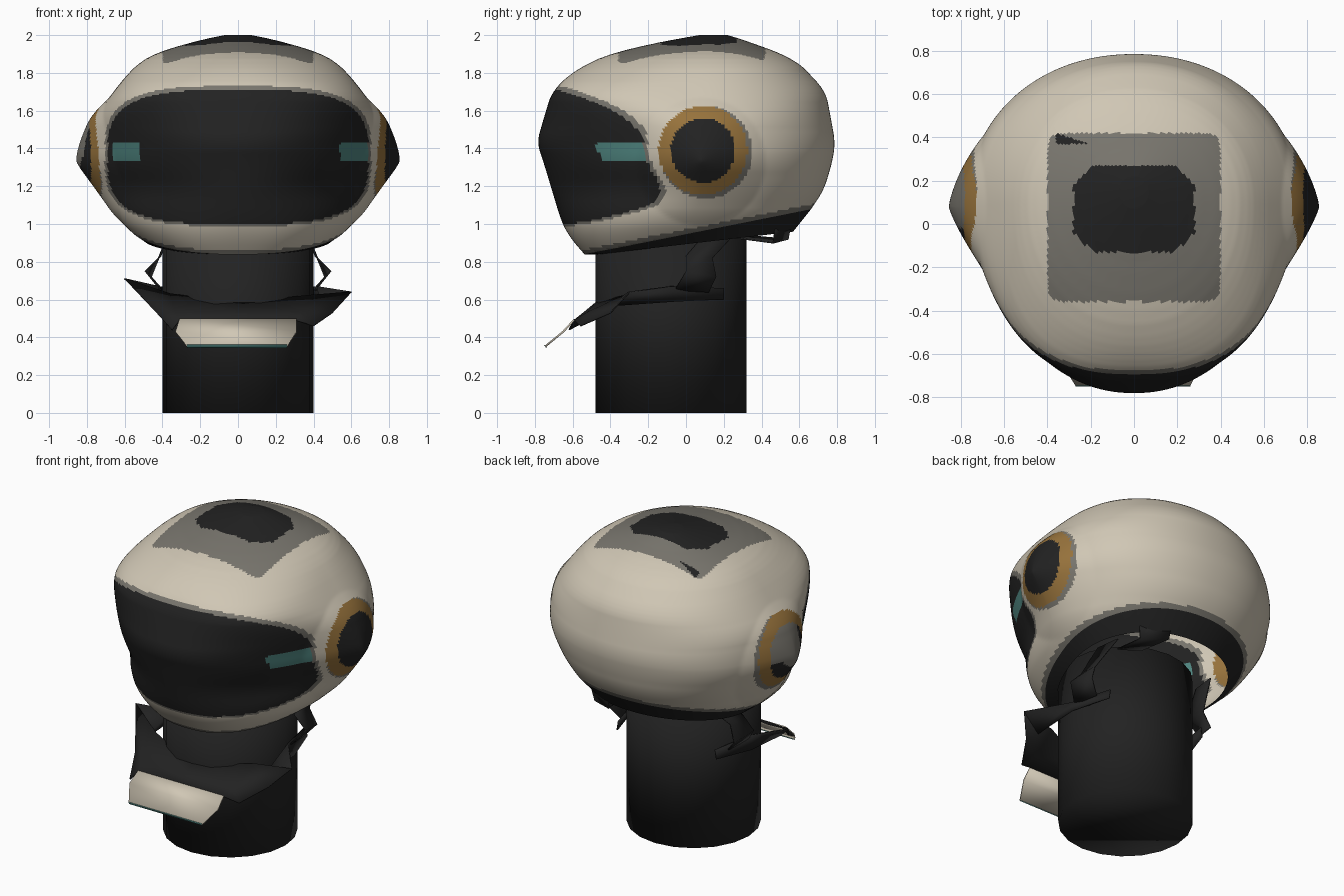
import bpy, bmesh, math
from mathutils import Vector

if "Cube" in bpy.data.objects:
    bpy.data.objects.remove(bpy.data.objects["Cube"])


def material(name, rgb):
    m = bpy.data.materials.new(name)
    m.use_nodes = True
    m.diffuse_color = (*rgb, 1)
    m.node_tree.nodes["Principled BSDF"].inputs["Base Color"].default_value = (*rgb, 1)
    return m


CREAM, BLACK, GREY, ORANGE, TEAL = range(5)
MATS = [material("cream", (0.63, 0.57, 0.46)), material("black", (0.016, 0.016, 0.016)),
        material("grey", (0.19, 0.18, 0.155)), material("orange", (0.31, 0.17, 0.045)),
        material("teal", (0.08, 0.24, 0.22))]


def add_object(name, bm, mats, angle=40, recalc=True):
    mesh = bpy.data.meshes.new(name)
    if recalc:
        bmesh.ops.recalc_face_normals(bm, faces=bm.faces[:])
    bm.to_mesh(mesh)
    bm.free()
    for m in mats:
        mesh.materials.append(m)
    ob = bpy.data.objects.new(name, mesh)
    bpy.context.collection.objects.link(ob)
    bpy.ops.object.select_all(action='DESELECT')
    ob.select_set(True)
    bpy.context.view_layer.objects.active = ob
    bpy.ops.object.shade_smooth_by_angle(angle=math.radians(angle))
    return ob


def sheet(name, rows, mat, thickness=0.008):
    """Thin panel lofted through rows of points."""
    bm = bmesh.new()
    vs = [[bm.verts.new(p) for p in row] for row in rows]
    for a, b in zip(vs, vs[1:]):
        for i in range(len(a) - 1):
            bm.faces.new((a[i], a[i + 1], b[i + 1], b[i]))
    ob = add_object(name, bm, [mat], 25)
    mod = ob.modifiers.new("thickness", 'SOLIDIFY')
    mod.thickness = thickness
    mod.offset = 0
    return ob


# Helmet profile: height, half width, front y, back y, front curve powers across and along
PROFILE = [(0.80, 0.36, -0.50, 0.36, 2.4, 2.4), (0.84, 0.42, -0.54, 0.42, 2.4, 2.4),
           (0.95, 0.56, -0.63, 0.55, 2.2, 2.2), (1.03, 0.635, -0.665, 0.63, 2.0, 2.0),
           (1.18, 0.70, -0.71, 0.73, 2.0, 1.45), (1.33, 0.77, -0.755, 0.775, 2.2, 1.35),
           (1.43, 0.775, -0.79, 0.79, 2.2, 1.35), (1.57, 0.755, -0.75, 0.765, 2.3, 1.8),
           (1.70, 0.66, -0.71, 0.74, 2.7, 2.7), (1.80, 0.58, -0.61, 0.65, 2.3, 2.3),
           (1.87, 0.505, -0.48, 0.58, 2.1, 2.1), (1.92, 0.41, -0.36, 0.46, 2.0, 2.0),
           (1.97, 0.22, -0.10, 0.32, 2.0, 2.0), (2.0, 0.07, 0.07, 0.22, 2.0, 2.0)]


def section(z):
    for a, b in zip(PROFILE, PROFILE[1:]):
        if z <= b[0]:
            t = max(0, (z - a[0]) / (b[0] - a[0]))
            return [p + (q - p) * t for p, q in zip(a[1:], b[1:])]
    return PROFILE[-1][1:]


def soft_section(z):
    """Average over a narrow band of heights, so the profile has no hard creases."""
    w = min(0.045, 2.0 - z)
    samples = [section(z + w * k / 2) for k in range(-2, 3)]
    return [sum(s) / 5 for s in zip(*samples)]


def ellipse(u, v, n):
    return abs(u) ** n + abs(v) ** n


def helmet_colour(c):
    x, y, z = c
    # Visor, its side lights and its border
    if y < 0:
        if ellipse(x / 0.69, (z - 1.355) / 0.355, 3.3) < 1:
            light = -0.66 < x < -0.52 or x > 0.54
            return TEAL if light and abs(z - 1.38) < 0.05 else BLACK
        if ellipse(x / 0.705, (z - 1.36) / 0.37, 3.3) < 1:
            return GREY
    # Ear discs; the right one is worn to grey
    if abs(x) > 0.45:
        r = math.hypot(y - 0.09, z - 1.39)
        if r < 0.17:
            return GREY if x < 0 and (z > 1.36 and y > -0.02 or r < 0.09) else BLACK
        if r < 0.235:
            return ORANGE
        if math.hypot(y - 0.105, z - 1.38) < 0.245:
            return GREY
    # Crown patch
    if z > 1.65:
        u, v = abs(x), abs(y - 0.07)
        if u < 0.28 and v < 0.2 and u + v < 0.39:
            return BLACK
        if -0.36 < x < -0.2 and 0.37 < y < 0.42 and y < 0.31 - 0.3 * x:
            return BLACK
        if ellipse(x / 0.4, (y - 0.03) / 0.39, 14) < 1:
            return GREY
    # Edge trim along the tilted opening
    return GREY if z < 0.865 + 0.2 * (y + 0.53) else CREAM


# Helmet shell, hollow inside
bm = bmesh.new()
SEGMENTS, RINGS = 280, 150
rings = []
for k in range(RINGS + 1):
    # Denser rings toward the flat crown
    z = 0.80 + 1.2 * math.sin(k / RINGS * math.pi / 2)
    hx, front, back, p, q = soft_section(z)
    yc = front + 0.55 * (back - front)
    ring = []
    for i in range(SEGMENTS):
        a = 2 * math.pi * i / SEGMENTS
        u = math.cos(a)
        if math.sin(a) < 0:
            y = yc - (yc - front) * max(0, 1 - abs(u) ** p) ** (1 / q)
        else:
            y = yc + (back - yc) * max(0, 1 - abs(u) ** 2.1) ** (1 / 2.1)
        x = hx * u
        # Shallow cone over each ear
        if abs(x) > 0.5:
            x += math.copysign(0.092, x) * max(0, 1 - math.hypot(y - 0.08, z - 1.33) / 0.34)
        ring.append(bm.verts.new((x, y, z)))
    rings.append(ring)
for a, b in zip(rings, rings[1:]):
    for i in range(SEGMENTS):
        j = (i + 1) % SEGMENTS
        bm.faces.new((a[i], a[j], b[j], b[i]))
bm.faces.new(rings[-1])
bmesh.ops.bisect_plane(bm, geom=bm.verts[:] + bm.edges[:] + bm.faces[:], dist=1e-5,
                       plane_co=(0, -0.53, 0.84), plane_no=Vector((0, -0.2, 1)), clear_inner=True)
for f in bm.faces:
    f.material_index = helmet_colour(f.calc_center_median())

# Dark lip turned in under the shell
edges = [e for e in bm.edges if e.is_boundary]
geom = bmesh.ops.extrude_edge_only(bm, edges=edges)["geom"]
for v in (g for g in geom if isinstance(g, bmesh.types.BMVert)):
    v.co.z -= 0.1 * (v.co.y + 0.53)
    v.co.x *= 0.86
    v.co.y = -0.02 + (v.co.y + 0.02) * 0.86
for f in (g for g in geom if isinstance(g, bmesh.types.BMFace)):
    f.material_index = BLACK
add_object("helmet", bm, MATS, 50)

# Neck
bm = bmesh.new()
bmesh.ops.create_cone(bm, cap_ends=True, segments=20, radius1=0.4, radius2=0.4, depth=0.98)
bmesh.ops.translate(bm, verts=bm.verts[:], vec=(0, -0.08, 0.49))
add_object("neck", bm, [MATS[BLACK]], 95)

# Collar, swept up into two wing tips
sheet("collar", [
    [(-0.6, -0.2, 0.71), (-0.36, -0.33, 0.63), (0, -0.48, 0.58), (0.36, -0.33, 0.62), (0.6, -0.3, 0.64)],
    [(-0.43, -0.45, 0.53), (-0.33, -0.52, 0.53), (0, -0.54, 0.53), (0.33, -0.52, 0.53), (0.5, -0.4, 0.53)],
    [(-0.35, -0.62, 0.44), (-0.31, -0.59, 0.49), (0, -0.59, 0.49), (0.31, -0.59, 0.49), (0.4, -0.56, 0.46)],
], MATS[BLACK])

# Pale chest plate with a coloured lower lip
sheet("chest_plate", [
    [(-0.31, -0.59, 0.495), (0.31, -0.59, 0.495)],
    [(-0.33, -0.65, 0.43), (0.31, -0.65, 0.43)],
    [(-0.27, -0.745, 0.352), (0.26, -0.745, 0.352)]], MATS[CREAM], 0.01)
sheet("chest_plate_lip", [
    [(-0.27, -0.75, 0.36), (0.26, -0.75, 0.36)],
    [(-0.27, -0.738, 0.345), (0.26, -0.738, 0.345)]], MATS[TEAL], 0.004)

# Loose straps from the wing tips back along the neck
for side, label, tip in ((1, "left", (0.6, -0.3, 0.64)), (-1, "right", (-0.6, -0.2, 0.71))):
    sheet(label + "_collar_strap", [
        [tip, (side * 0.44, -0.36, 0.57)],
        [(side * 0.42, -0.08, 0.67), (side * 0.44, -0.05, 0.59)],
        [(side * 0.35, 0.2, 0.66), (side * 0.36, 0.2, 0.6)]], MATS[BLACK])
    sheet(label + "_hanging_strap", [
        [(side * 0.41, -0.06, 0.65), (side * 0.39, 0.12, 0.64)],
        [(side * 0.49, 0.0, 0.75), (side * 0.46, 0.16, 0.72)],
        [(side * 0.41, 0.0, 0.83), (side * 0.42, 0.14, 0.82)],
        [(side * 0.38, 0.12, 0.97), (side * 0.36, 0.28, 0.97)]], MATS[BLACK])

# Flap hanging below the back edge on the left
sheet("back_flap", [
    [(0.18, 0.56, 1.03), (0.36, 0.48, 1.02)],
    [(0.18, 0.54, 0.92), (0.34, 0.46, 0.9)],
    [(0.2, 0.3, 0.94), (0.33, 0.24, 0.93)]], MATS[BLACK])
